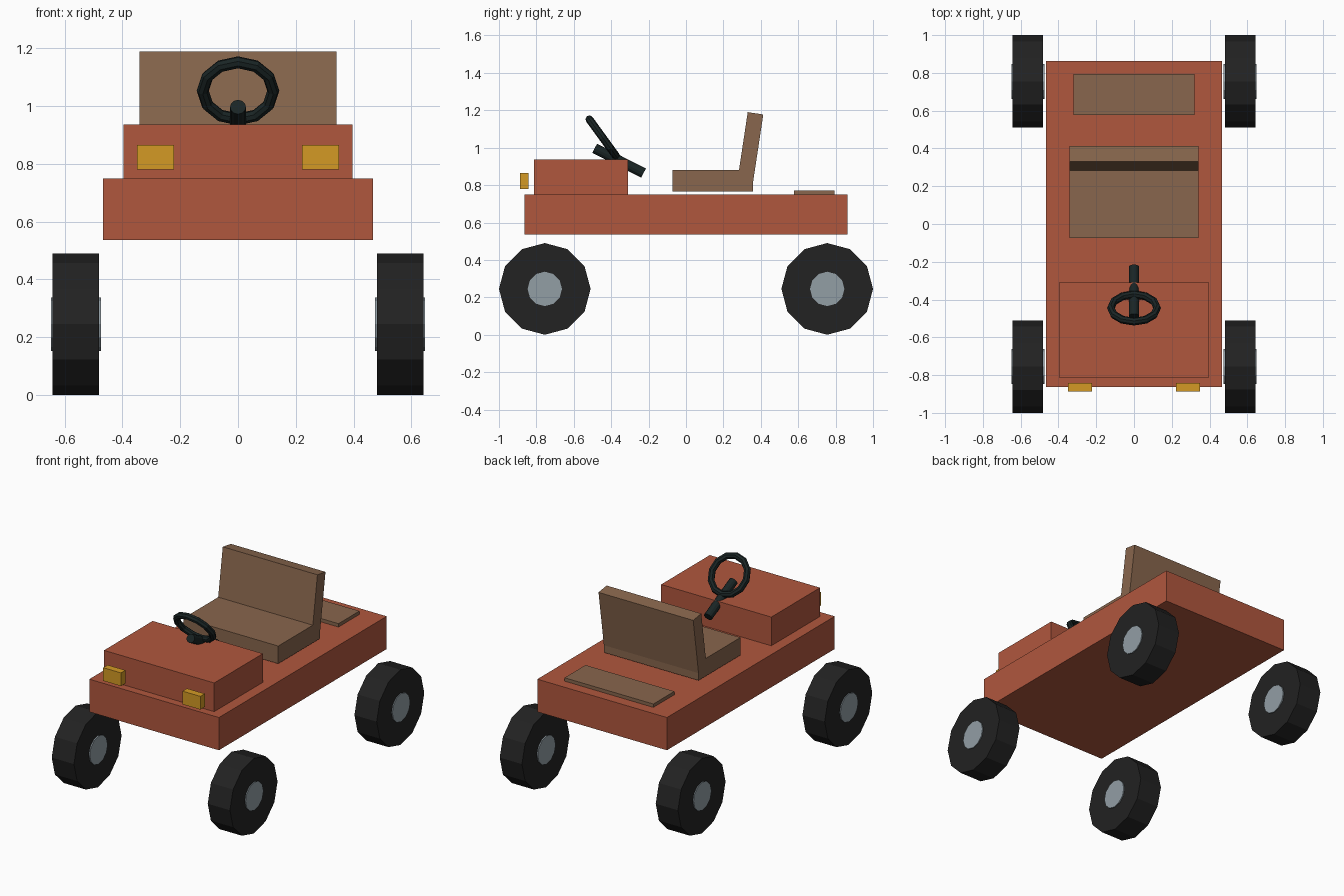
import bpy
import bmesh
from math import radians
from mathutils import Matrix, Vector

default = bpy.data.objects.get("Cube")
if default:
    bpy.data.objects.remove(default, do_unlink=True)


def material(name, rgb):
    mat = bpy.data.materials.new(name)
    mat.use_nodes = True
    colour = (*rgb, 1)
    mat.diffuse_color = colour
    mat.node_tree.nodes["Principled BSDF"].inputs["Base Color"].default_value = colour
    return mat


PAINT = material("rust_red_paint", (0.434, 0.095, 0.048))
LEATHER = material("brown_leather", (0.246, 0.133, 0.074))
RUBBER = material("black_rubber", (0.016, 0.016, 0.016))
METAL = material("grey_metal", (0.287, 0.342, 0.376))
AMBER = material("amber_lamp", (0.658, 0.323, 0.018))
DARK = material("dark_steel", (0.01, 0.018, 0.018))


def finish(name, bm, mat):
    mesh = bpy.data.meshes.new(name)
    bm.to_mesh(mesh)
    bm.free()
    mesh.materials.append(mat)
    obj = bpy.data.objects.new(name, mesh)
    bpy.context.collection.objects.link(obj)
    return obj


def box(name, low, high, mat, tilt=0):
    """Box between two corners, optionally tilted about its own x axis."""
    low, high = Vector(low), Vector(high)
    bm = bmesh.new()
    bmesh.ops.create_cube(bm, size=1, matrix=Matrix.Diagonal((*(high - low), 1)))
    obj = finish(name, bm, mat)
    obj.location = (low + high) / 2
    obj.rotation_euler.x = tilt
    return obj


def rod(name, start, end, radius, sides, mat):
    """Capped cylinder between two points."""
    start, end = Vector(start), Vector(end)
    axis = end - start
    bm = bmesh.new()
    bmesh.ops.create_cone(bm, cap_ends=True, segments=sides, radius1=radius,
                          radius2=radius, depth=axis.length)
    obj = finish(name, bm, mat)
    obj.location = (start + end) / 2
    obj.rotation_euler = axis.to_track_quat("Z", "Y").to_euler()
    return obj


# Body
box("body", (-0.467, -0.863, 0.537), (0.467, 0.863, 0.75), PAINT)
box("hood", (-0.397, -0.812, 0.745), (0.397, -0.311, 0.937), PAINT)
box("rear_panel", (-0.32, 0.577, 0.74), (0.32, 0.793, 0.772), LEATHER)

# Bench seat, with its back leaning to the rear
box("seat", (-0.341, -0.073, 0.765), (0.341, 0.358, 0.88), LEATHER)
box("seat_back", (-0.341, 0.299, 0.776), (0.341, 0.383, 1.186), LEATHER, radians(-8.6))

# Headlights and wheels, on both sides
for side, sx in (("left", 1), ("right", -1)):
    x_in, x_out = sorted((sx * 0.222, sx * 0.35))
    box(f"{side}_headlight", (x_in, -0.888, 0.78), (x_out, -0.842, 0.866), AMBER)
    for end, y in (("front", -0.755), ("rear", 0.755)):
        rod(f"{end}_{side}_tyre", (sx * 0.482, y, 0.245), (sx * 0.642, y, 0.245),
            0.245, 12, RUBBER)
        rod(f"{end}_{side}_hub", (sx * 0.475, y, 0.245), (sx * 0.648, y, 0.245),
            0.092, 12, METAL)

# Steering column and wheel
rod("steering_column", (0, -0.488, 0.997), (0, -0.227, 0.864), 0.0275, 12, DARK)
bpy.ops.mesh.primitive_torus_add(
    location=(0, -0.445, 1.053), rotation=(radians(-54), 0, 0),
    major_segments=12, minor_segments=8, major_radius=0.122, minor_radius=0.021)
wheel = bpy.context.object
wheel.name = "steering_wheel"
wheel.data.materials.append(DARK)
